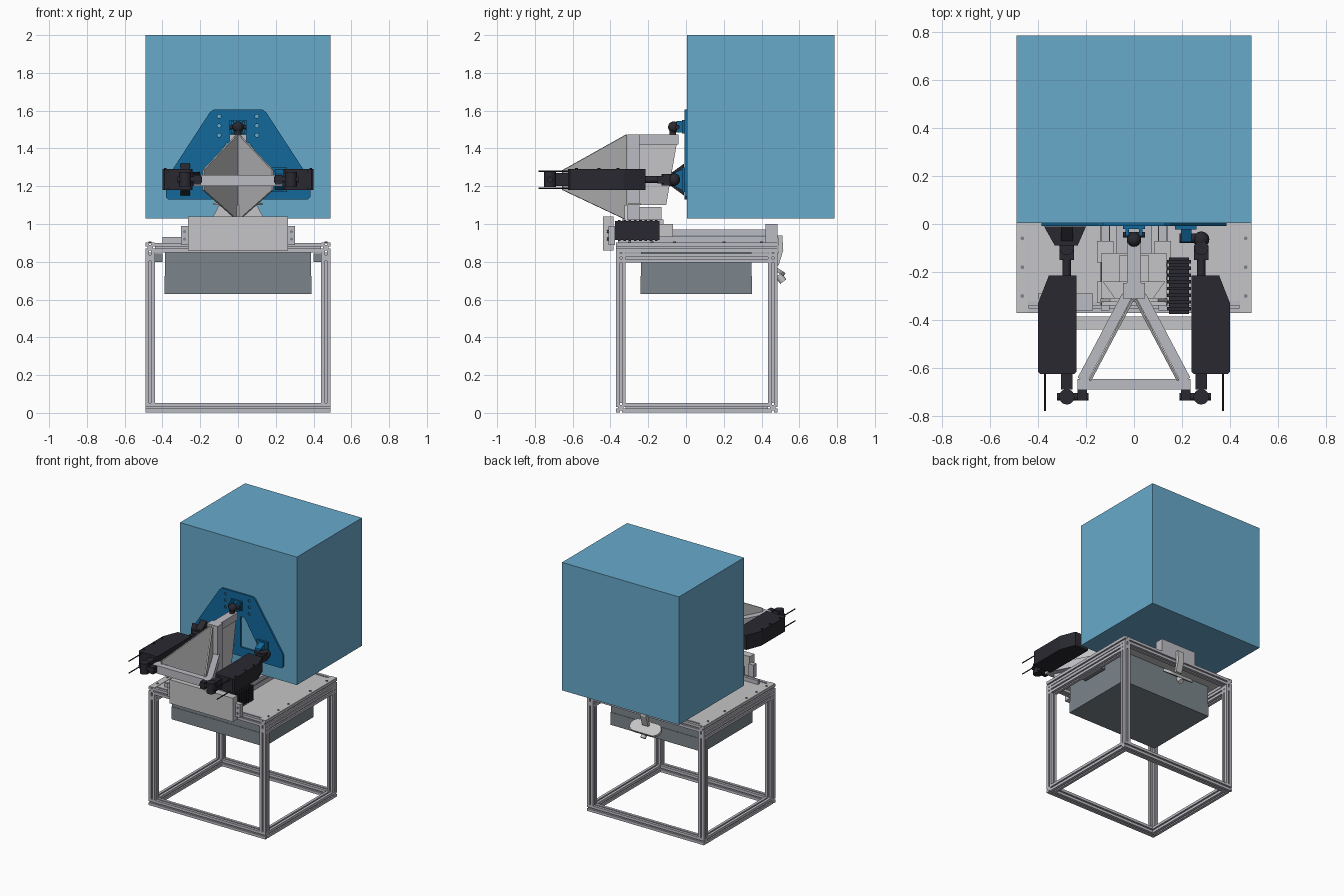
import bpy, bmesh, math
from mathutils import Vector

if "Cube" in bpy.data.objects:
    bpy.data.objects.remove(bpy.data.objects["Cube"])


def material(name, rgb):
    m = bpy.data.materials.new(name)
    m.use_nodes = True
    m.diffuse_color = (*rgb, 1)
    m.node_tree.nodes["Principled BSDF"].inputs["Base Color"].default_value = (*rgb, 1)
    return m


SKY = material("light blue", (0.14, 0.40, 0.60))
BLUE = material("deep blue", (0.006, 0.14, 0.33))
ALU = material("aluminium", (0.50, 0.50, 0.55))
SHEET = material("sheet grey", (0.56, 0.56, 0.57))
GREY = material("slate grey", (0.20, 0.235, 0.26))
BLACK = material("near black", (0.022, 0.022, 0.03))
X, Y, Z = Vector((1, 0, 0)), Vector((0, 1, 0)), Vector((0, 0, 1))


def finish(name, bm, mat, smooth=False):
    bmesh.ops.recalc_face_normals(bm, faces=bm.faces)
    me = bpy.data.meshes.new(name)
    bm.to_mesh(me)
    bm.free()
    me.materials.append(mat)
    if smooth:
        for p in me.polygons:
            p.use_smooth = True
        me.set_sharp_from_angle(angle=math.radians(35))
    ob = bpy.data.objects.new(name, me)
    bpy.context.collection.objects.link(ob)
    return ob


def prism(name, loops, origin, u, v, depth, mat):
    """Extrude an outline (first loop) with holes (other loops) along depth."""
    bm = bmesh.new()
    edges = []
    for loop in loops:
        vs = [bm.verts.new(Vector(origin) + u * a + v * b) for a, b in loop]
        edges += [bm.edges.new((vs[i - 1], vs[i])) for i in range(len(vs))]
    if len(loops) == 1:
        bm.faces.new(vs)
    else:
        bmesh.ops.triangle_fill(bm, edges=edges, use_beauty=True, normal=u.cross(v))
    r = bmesh.ops.extrude_face_region(bm, geom=bm.faces[:])
    moved = [g for g in r["geom"] if isinstance(g, bmesh.types.BMVert)]
    bmesh.ops.translate(bm, verts=moved, vec=depth)
    return finish(name, bm, mat)


def box(name, xs, ys, zs, mat):
    rect = [(xs[0], ys[0]), (xs[1], ys[0]), (xs[1], ys[1]), (xs[0], ys[1])]
    return prism(name, [rect], (0, 0, zs[0]), X, Y, Z * (zs[1] - zs[0]), mat)


def rod(name, p, q, r, mat, r2=None, sides=20):
    p, q = Vector(p), Vector(q)
    bm = bmesh.new()
    bmesh.ops.create_cone(bm, cap_ends=True, segments=sides, radius1=r,
                          radius2=r if r2 is None else r2, depth=(q - p).length)
    bm.transform(Z.rotation_difference(q - p).to_matrix().to_4x4())
    bmesh.ops.translate(bm, verts=bm.verts, vec=(p + q) / 2)
    return finish(name, bm, mat, True)


def ball(name, c, r, mat):
    bm = bmesh.new()
    bmesh.ops.create_uvsphere(bm, u_segments=16, v_segments=10, radius=r)
    bmesh.ops.translate(bm, verts=bm.verts, vec=c)
    return finish(name, bm, mat, True)


def slotted(name, p, q, h=0.025):
    """Square bar with a groove along each side."""
    p, q = Vector(p), Vector(q)
    d = (q - p).normalized()
    u = X if abs(d.z) > 0.9 else Z
    quarter = [(h * .2, h * .6), (h * .2, h), (h, h), (h, h * .2), (h * .6, h * .2)]
    pts = []
    for _ in range(4):
        pts += quarter
        quarter = [(b, -a) for a, b in quarter]
    return prism(name, [pts], p, u, d.cross(u), q - p, ALU)


def circle(cx, cz, r, n=12):
    return [(cx + r * math.cos(i * math.tau / n), cz + r * math.sin(i * math.tau / n))
            for i in range(n)]


# Load and enclosure
box("load_block", (-.49, .49), (.005, .785), (1.03, 2), SKY)
box("enclosure_lower", (-.39, .39), (-.24, .35), (.63, .725), GREY)
box("enclosure_upper", (-.387, .387), (-.237, .347), (.725, .87), GREY)

# Stand frame
for s in (-1, 1):
    x = s * .465
    for y in (-.345, .46):
        slotted("post", (x, y, .052), (x, y, .85))
    for z in (.027, .82, .875):
        slotted("side_beam", (x, -.32 if z < .5 else -.37, z), (x, .435 if z < .5 else .485, z))
    box("side_bracket", (min(x, s * .4), max(x, s * .4)), (-.05, .16), (.80, .845), GREY)
    box("side_strip", (x - .024, x + .024), (-.37, .485), (.897, .903), SHEET)
    for y in (-.3, -.18, -.06, .2, .4):
        rod("strip_bolt", (x, y, .903), (x, y, .908), .008, GREY, sides=10)
for y in (-.345, .46):
    for z in (.027, .875):
        e = .49 if z < .5 else .44
        slotted("cross_beam", (-e, y, z), (e, y, z))
box("deck", (-.44, .44), (-.32, .435), (.87, .90), SHEET)

# Linear slide on the deck
box("slide_cover", (-.075, .075), (-.3, .43), (.90, .955), ALU)
for s in (-1, 1):
    box("rail", (s * .12 - .018, s * .12 + .018), (-.36, .43), (.90, .97), ALU)
    box("rail_groove", (s * .12 - .02, s * .12 + .02), (-.34, .42), (.93, .94), GREY)
    for y in (-.33, -.16):
        box("runner", (s * .12 - .035, s * .12 + .035), (y, y + .09), (.93, 1.0), SHEET)
box("slide_end_block", (-.15, .15), (.42, .485), (.90, 1.0), ALU)
box("carriage", (-.135, .135), (-.34, -.12), (1.0, 1.025), SHEET)
box("limit_block", (-.24, -.17), (-.36, -.29), (.90, .97), ALU)
box("cable_tray", (-.40, -.20), (-.31, -.29), (.90, .93), ALU)

# Front cover with side flanges
box("front_cover", (-.265, .265), (-.44, -.385), (.86, 1.04), SHEET)
for s in (-1, 1):
    c = s * .283
    box("cover_flange", (c - .02, c + .02), (-.41, -.375), (.89, .99), ALU)
    for z in (.92, .96):
        rod("flange_bolt", (c, -.417, z), (c, -.41, z), .008, GREY, sides=10)

# Drive motor with cooling ribs
box("motor", (.145, .23), (-.375, -.14), (.915, 1.015), BLACK)
for i in range(8):
    y = -.36 + i * .028
    box("motor_rib", (.138, .237), (y, y + .014), (.91, 1.022), BLACK)

# Mast and top arm
box("mast", (-.045, .045), (-.31, -.245), (1.02, 1.475), ALU)
box("top_arm", (-.03, .03), (-.245, -.04), (1.42, 1.475), ALU)
prism("mast_web", [[(-.245, 1.42), (-.05, 1.42), (-.105, 1.1), (-.245, 1.1)]],
      (-.02, 0, 0), Y, Z, X * .04, SHEET)
box("mast_block", (-.06, .06), (-.245, -.13), (1.025, 1.09), SHEET)
prism("mast_foot", [[(-.14, 1.025), (.14, 1.025), (.10, 1.10), (-.10, 1.10)]],
      (0, -.325, 0), X, Z, Y * .015, SHEET)
prism("mast_shelf", [[(-.13, -.24), (.13, -.24), (.08, -.31), (-.08, -.31)]],
      (0, 0, 1.10), X, Y, Z * .012, SHEET)

# Triangular outrigger
box("outrigger_front_bar", (-.235, .235), (-.69, -.645), (1.20, 1.26), ALU)
for s in (-1, 1):
    a, b = Vector((s * .03, -.30, 0)), Vector((s * .215, -.65, 0))
    d = b - a
    n = d.cross(Z).normalized() * s
    prism("outrigger_bar", [[(0, 1.2), (1, 1.2), (1, 1.26), (0, 1.26)]],
          a - n * .022, d, Z, n * .044, ALU)
    prism("outrigger_gusset", [[(0, 1.02), (.97, 1.18), (.97, 1.285), (0, 1.475)]],
          a - n * -.024, d, Z, n * .01, SHEET)

# Tool plate with openings and bolt holes
outline = [(-.38, 1.14), (-.37, 1.13), (.37, 1.13), (.385, 1.145), (.385, 1.225), (.375, 1.245),
           (.15, 1.59), (.13, 1.605), (-.13, 1.605), (-.15, 1.59), (-.375, 1.245), (-.385, 1.225)]
holes = [[(s * .025, 1.2), (s * .20, 1.2), (s * .06, 1.43), (s * .025, 1.43)] for s in (-1, 1)]
holes += [circle(s * .1, z, .01) for s in (-1, 1) for z in (1.47, 1.52, 1.57)]
prism("tool_plate", [outline] + holes, (0, -.008, 0), X, Z, Y * .012, BLUE)

# Top joint
for s in (-1, 1):
    box("top_lug", (s * .028 - .008, s * .028 + .008), (-.05, -.005), (1.485, 1.545), BLUE)
box("top_lug_base", (-.045, .045), (-.02, -.005), (1.48, 1.55), BLUE)
ball("top_joint", (0, -.065, 1.513), .03, BLACK)
rod("top_joint_pin", (-.045, -.045, 1.513), (.045, -.045, 1.513), .012, BLACK)
rod("top_joint_stem", (0, -.07, 1.47), (0, -.07, 1.51), .018, BLACK)

# Twin actuators
for s in (-1, 1):
    x = s * .28
    body = [(s * .24, -.615), (s * .25, -.625), (s * .39, -.625), (s * .40, -.615),
            (s * .40, -.33), (s * .355, -.215), (s * .24, -.215)]
    prism("actuator_body", [body], (0, 0, 1.18), X, Y, Z * .11, BLACK)
    for y in (-.58, -.46, -.36):
        rod("case_screw", (s * .385, y, 1.288), (s * .385, y, 1.296), .008, BLACK, sides=10)
    rod("push_rod", (x, -.22, 1.235), (x, -.10, 1.235), .018, BLACK)
    rod("rod_end", (x, -.10, 1.205), (x, -.10, 1.265), .03, BLACK)
    box("rod_fork", (x - .03, x + .03), (-.15, -.09), (1.215, 1.255), BLACK)
    # rear pivot onto the outrigger
    box("rear_fork", (x - .024, x + .024), (-.69, -.62), (1.20, 1.27), BLACK)
    rod("rear_eye", (x, -.72, 1.195), (x, -.72, 1.275), .032, BLACK)
    rod("rear_pin", (s * .19, -.72, 1.235), (s * .32, -.72, 1.235), .016, BLACK)
    box("rear_lug", (s * .215 - .02, s * .215 + .02), (-.735, -.69), (1.21, 1.26), BLACK)
    for z in (1.19, 1.28):
        rod("cable", (s * .37, -.62, z), (s * .37, -.78, z), .004, BLACK, sides=8)

# Left-view plate clevis, black, and its blue counterpart
prism("wide_clevis", [[(-.375, -.01), (-.20, -.01), (-.235, -.09), (-.33, -.09)]],
      (0, 0, 1.2), X, Y, Z * .075, BLACK)
prism("clevis_rib", [[(-.01, 1.15), (-.01, 1.32), (-.085, 1.265), (-.085, 1.205)]],
      (-.305, 0, 0), Y, Z, X * .05, BLACK)
box("clevis_base", (.17, .26), (-.022, -.005), (1.17, 1.30), BLUE)
prism("blue_clevis", [[(-.01, 1.175), (-.01, 1.295), (-.075, 1.265), (-.075, 1.205)]],
      (.195, 0, 0), Y, Z, X * .045, BLUE)
rod("clevis_pin", (.19, -.06, 1.235), (.30, -.06, 1.235), .02, BLACK)
ball("clevis_ball", (.28, -.065, 1.235), .034, BLACK)

# Rear handle
prism("handle_arm", [[(.485, .94), (.51, .94), (.515, .86), (.49, .78), (.47, .78), (.49, .86)]],
      (-.025, 0, 0), Y, Z, X * .05, SHEET)
tilt = Vector((0, .83, -.55))
stadium = [(math.copysign(.075, math.cos(t)) + .05 * math.cos(t), .05 * math.sin(t))
           for t in ((i + .5) * math.tau / 24 for i in range(24))]
prism("handle_pad", [stadium], (0, .475, .75), X, tilt, Vector((0, .55, .83)) * .02, SHEET)
rod("handle_knob", (0, .49, .73), (0, .515, .695), .02, SHEET)
